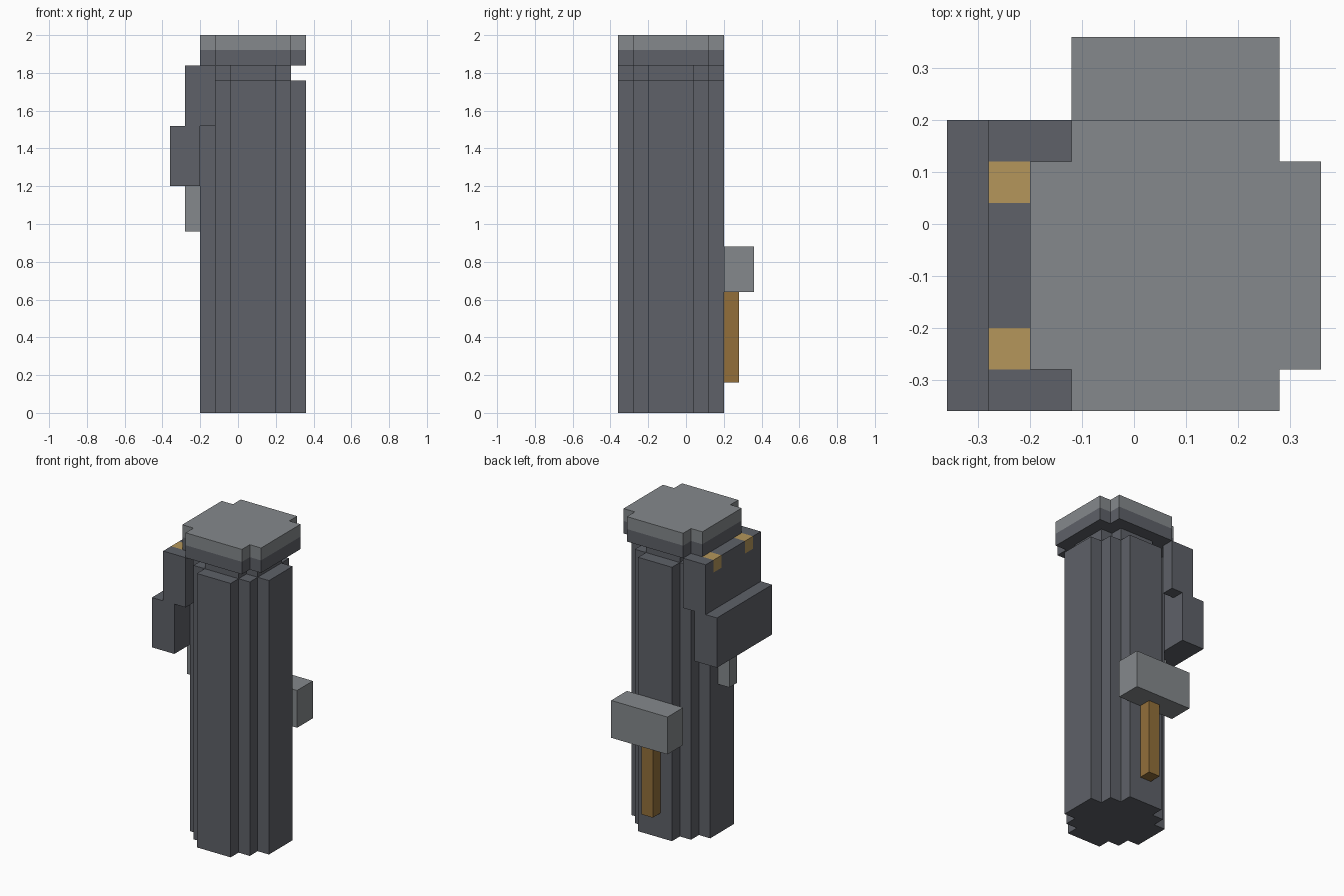
import bpy
import bmesh
from mathutils import Vector

U = 0.08                 # grid unit that every part snaps to
CX, CY = 0.08, -0.08     # axis of the cylinder

old = bpy.data.objects.get("Cube")
if old:
    bpy.data.objects.remove(old, do_unlink=True)


def material(name, rgb):
    linear = [(c / 255 / 12.92) if c < 11 else ((c / 255 + 0.055) / 1.055) ** 2.4 for c in rgb]
    mat = bpy.data.materials.new(name)
    mat.use_nodes = True
    mat.diffuse_color = (*linear, 1)
    mat.node_tree.nodes["Principled BSDF"].inputs["Base Color"].default_value = (*linear, 1)
    return mat


DARK = material("dark grey", (94, 97, 104))
LIGHT = material("light grey", (133, 137, 140))
BRASS = material("pale brass", (181, 150, 91))
BRONZE = material("bronze", (146, 111, 58))


def finish(name, bm, *mats):
    bmesh.ops.recalc_face_normals(bm, faces=bm.faces)
    mesh = bpy.data.meshes.new(name)
    bm.to_mesh(mesh)
    bm.free()
    for mat in mats:
        mesh.materials.append(mat)
    obj = bpy.data.objects.new(name, mesh)
    bpy.context.collection.objects.link(obj)
    return obj


def box_mesh(x, y, z):
    """Box from (min, max) ranges."""
    bm = bmesh.new()
    bmesh.ops.create_cube(bm, size=1)
    for v in bm.verts:
        v.co = Vector([(r[0] + r[1]) / 2 + c * (r[1] - r[0]) for c, r in zip(v.co, (x, y, z))])
    return bm


def box(name, x, y, z, mat):
    return finish(name, box_mesh(x, y, z), mat)


def stepped_prism(name, corner, z, mat):
    """Prism whose plan is one stepped corner (in units), turned four times."""
    bm = bmesh.new()
    verts = []
    pts = corner
    for _ in range(4):
        verts += [bm.verts.new((CX + a * U, CY + b * U, z[0])) for a, b in pts]
        pts = [(-b, a) for a, b in pts]
    base = bm.faces.new(verts)
    top = bmesh.ops.extrude_face_region(bm, geom=[base])["geom"]
    bmesh.ops.translate(bm, vec=(0, 0, z[1] - z[0]),
                        verts=[g for g in top if isinstance(g, bmesh.types.BMVert)])
    return finish(name, bm, mat)


# Cylinder body, neck and two-tone cap
stepped_prism("body", [(3.5, 1.5), (2.5, 1.5), (2.5, 2.5), (1.5, 2.5), (1.5, 3.5)], (0, 1.76), DARK)
stepped_prism("neck", [(2.5, 1.5), (1.5, 1.5), (1.5, 2.5)], (1.76, 1.84), DARK)
cap = [(3.5, 2.5), (2.5, 2.5), (2.5, 3.5)]
stepped_prism("cap_rim", cap, (1.84, 1.92), DARK)
stepped_prism("cap_top", cap, (1.92, 2.0), LIGHT)

# Side bracket wall with two brass corner pieces
bm = box_mesh((-0.28, -0.2), (-0.36, 0.2), (1.52, 1.84))
cuts = [((0, y, 0), (0, 1, 0)) for y in (-0.28, -0.2, 0.04, 0.12)] + [((0, 0, 1.76), (0, 0, 1))]
for co, no in cuts:
    bmesh.ops.bisect_plane(bm, geom=bm.verts[:] + bm.edges[:] + bm.faces[:], plane_co=co, plane_no=no)
for f in bm.faces:
    c = f.calc_center_median()
    f.material_index = int(c.z > 1.76 and 0.12 < abs(c.y - CY) < 0.2)
finish("bracket_wall", bm, DARK, BRASS)

# Bracket arms, lower block and tab
for name, y in (("bracket_arm_front", -0.36), ("bracket_arm_back", 0.12)):
    box(name, (-0.2, -0.12), (y, y + U), (1.52, 1.84), DARK)
box("bracket_block", (-0.36, -0.2), (-0.36, 0.2), (1.2, 1.52), DARK)
box("bracket_tab", (-0.28, -0.2), (CY - U / 2, CY + U / 2), (0.96, 1.2), LIGHT)

# Rear block with the rod below it
box("rear_block", (-0.12, 0.28), (0.2, 0.36), (0.64, 0.88), LIGHT)
box("rear_rod", (CX - U / 2, CX + U / 2), (0.2, 0.28), (0.16, 0.64), BRONZE)
